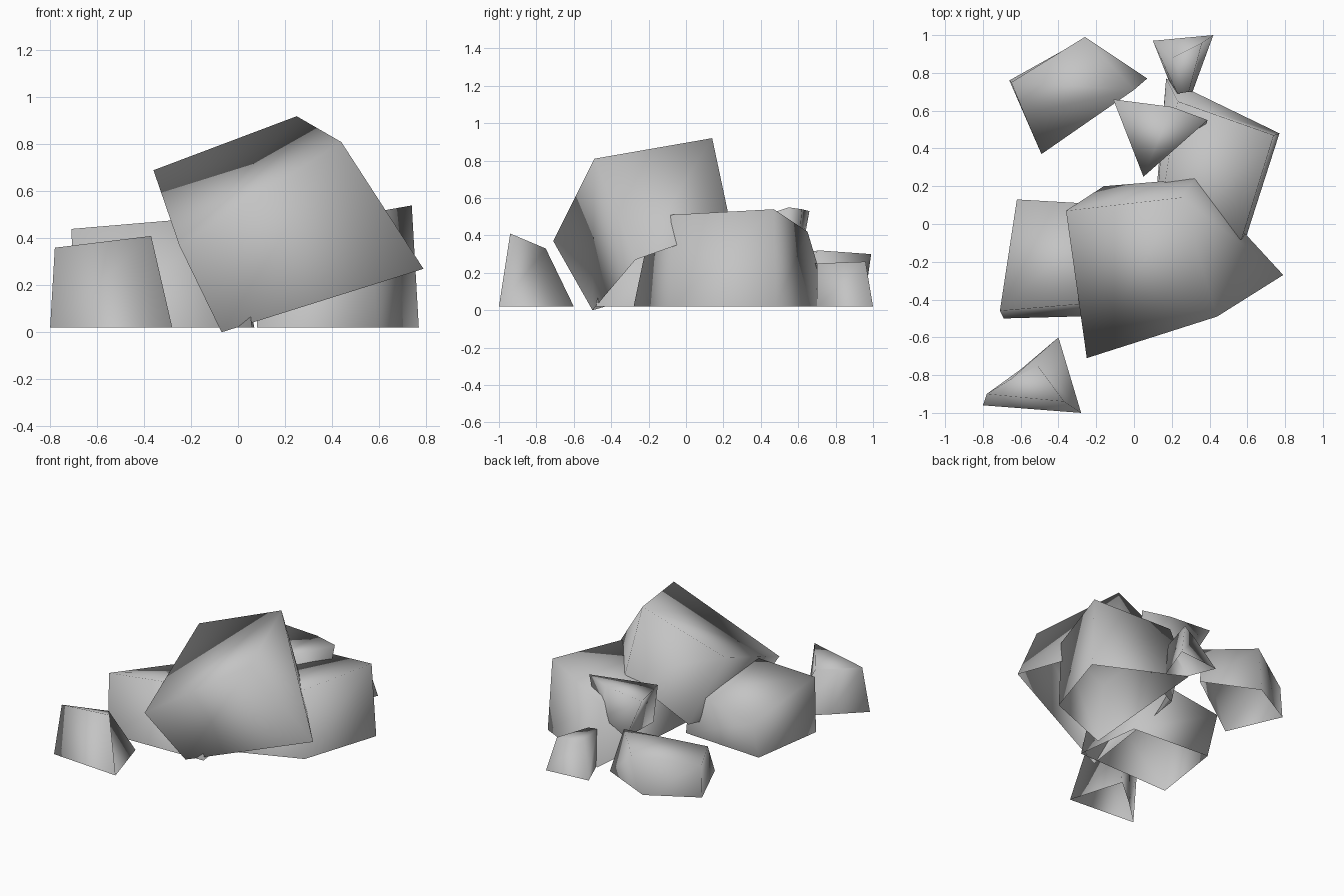
import bpy
import bmesh

GROUND = 0.02

cube = bpy.data.objects.get("Cube")
if cube:
    bpy.data.objects.remove(cube, do_unlink=True)

# Single stone colour
stone = bpy.data.materials.new("grey_stone")
stone.use_nodes = True
grey = (0.55, 0.55, 0.55, 1)
stone.diffuse_color = grey
principled = stone.node_tree.nodes["Principled BSDF"]
principled.inputs["Base Color"].default_value = grey
principled.inputs["Roughness"].default_value = 0.9


def rock(name, base, top):
    """Skewed block, open underneath: base ring joined to a capped top ring."""
    bm = bmesh.new()
    lower = [bm.verts.new(point) for point in base]
    upper = [bm.verts.new(point) for point in top]
    bm.faces.new(upper)
    for i in range(len(lower)):
        # Index minus one wraps round to close the ring
        bm.faces.new((lower[i - 1], lower[i], upper[i], upper[i - 1]))
    for face in bm.faces:
        face.smooth = True
    mesh = bpy.data.meshes.new(name)
    bm.to_mesh(mesh)
    bm.free()
    mesh.materials.append(stone)
    bpy.context.collection.objects.link(bpy.data.objects.new(name, mesh))


def grounded_rock(name, footprint, top):
    """Rock whose base ring lies flat on the ground."""
    rock(name, [(x, y, GROUND) for x, y in footprint], top)


# Large tilted boulder in the middle
rock("main_boulder",
     base=[(-.07, -.5, 0), (.79, -.27, .27), (.32, .24, .45), (-.16, .2, .2)],
     top=[(-.25, -.71, .37), (.44, -.49, .81), (.25, .14, .92), (-.36, .07, .69)])

# Low block on the -x side
grounded_rock("left_block",
              footprint=[(-.69, -.5), (.06, -.48), (0, 0), (-.61, .04)],
              top=[(-.71, -.46, .44), (0, -.4, .5), (-.1, .1, .4), (-.62, .13, .3)])

# Long block on the +x side
grounded_rock("right_block",
              footprint=[(.08, -.28), (.59, -.08), (.77, .48), (.17, .77)],
              top=[(.1, -.2, .4), (.57, -.08, .51), (.74, .47, .54), (.23, .65, .42)])

# Wedge resting against the long block
rock("leaning_wedge",
     base=[(.05, .3, .2), (.37, .5, .3), (.25, .6, .3), (.06, .6, .2)],
     top=[(.05, .25, .45), (.39, .55, .55), (.2, .62, .54), (-.11, .66, .53)])

# Flat stone at the back
grounded_rock("back_stone",
              footprint=[(-.66, .76), (-.49, .37), (.07, .77), (-.32, .95)],
              top=[(-.65, .75, .25), (-.58, .58, .3), (0, .71, .32), (-.26, .99, .3)])

# Small chip at the back
grounded_rock("back_chip",
              footprint=[(.1, .97), (.18, .77), (.31, .7), (.42, 1)],
              top=[(.2, .88, .25), (.23, .69, .25), (.29, .7, .25), (.36, .96, .26)])

# Small stone at the front
grounded_rock("front_stone",
              footprint=[(-.8, -.96), (-.28, -1), (-.4, -.6), (-.6, -.77)],
              top=[(-.78, -.9, .36), (-.37, -.94, .41), (-.51, -.75, .33), (-.65, -.82, .34)])
